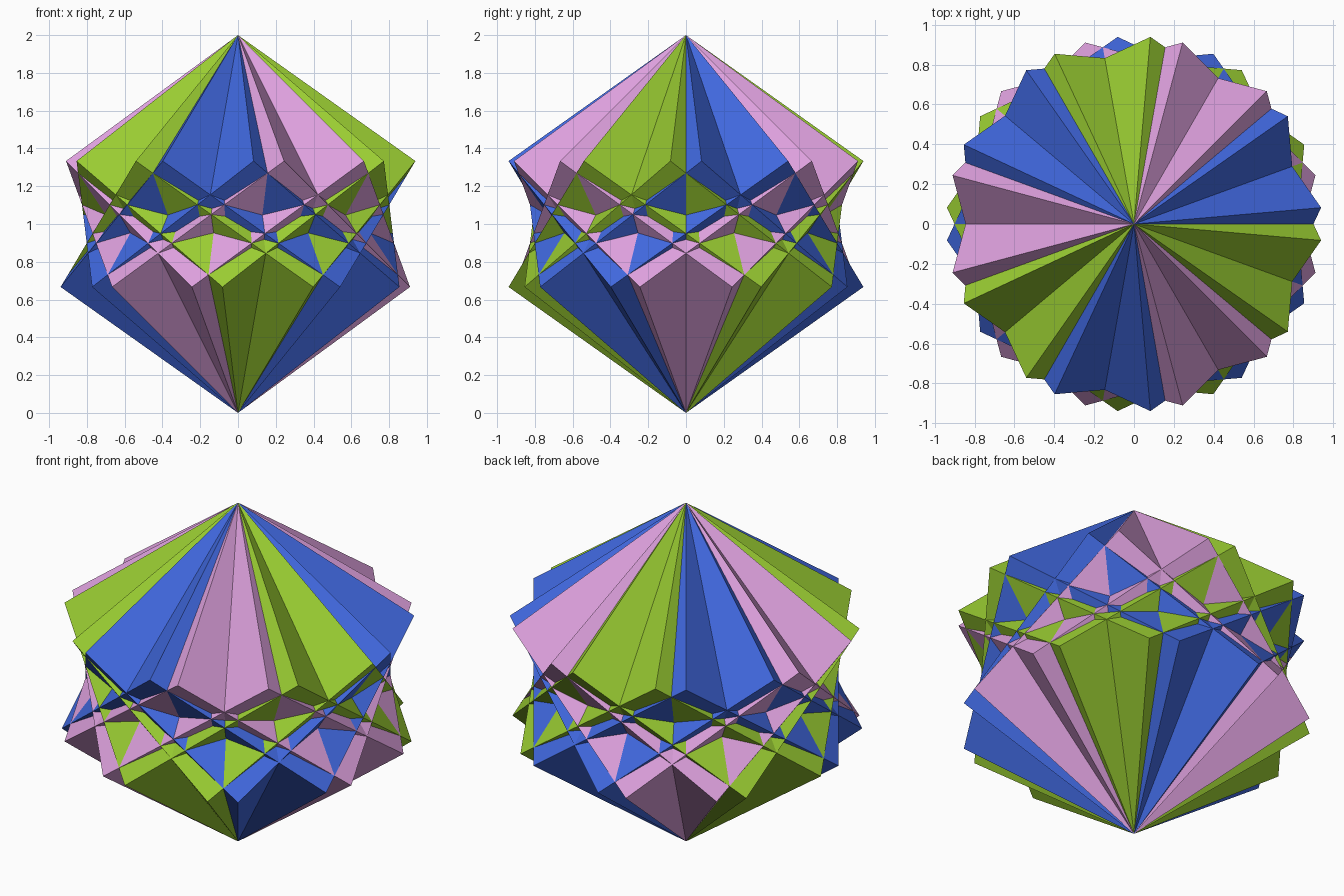
import bpy, bmesh, math
from mathutils import Matrix, Vector

if "Cube" in bpy.data.objects:
    bpy.data.objects.remove(bpy.data.objects["Cube"], do_unlink=True)


def linear(c):
    c /= 255
    return c / 12.92 if c <= 0.04045 else ((c + 0.055) / 1.055) ** 2.4


def make_material(name, rgb):
    mat = bpy.data.materials.new(name)
    colour = [linear(c) for c in rgb] + [1.0]
    mat.diffuse_color = colour
    mat.use_nodes = True
    node = next(n for n in mat.node_tree.nodes if n.type == 'BSDF_PRINCIPLED')
    node.inputs["Base Color"].default_value = colour
    return mat


# A cube standing on one corner, its body diagonal (length 2) along z
DIAGONAL_TO_Z = Vector((1, 1, 1)).rotation_difference(Vector((0, 0, 1))).to_matrix().to_4x4()


def tipped_cube(name, angle, mat):
    """Cube balanced on a corner with one upper corner at the given heading."""
    # The base pose already has an upper corner at 45 degrees
    turn = Matrix.Rotation(math.radians(angle - 45), 4, 'Z')
    bm = bmesh.new()
    bmesh.ops.create_cube(bm, size=2 / math.sqrt(3),
                          matrix=Matrix.Translation((0, 0, 1)) @ turn @ DIAGONAL_TO_Z)
    mesh = bpy.data.meshes.new(name)
    bm.to_mesh(mesh)
    bm.free()
    mesh.materials.append(mat)
    obj = bpy.data.objects.new(name, mesh)
    bpy.context.collection.objects.link(obj)


# Three colours, two cubes each; each pair is 30 degrees apart, pairs step by 40
colours = [("blue", (65, 105, 225)), ("pink", (221, 160, 221)), ("green", (154, 205, 50))]
for i, (colour, rgb) in enumerate(colours):
    mat = make_material(colour, rgb)
    for side, offset in (("first", 5), ("second", 35)):
        tipped_cube(f"{colour}_cube_{side}", 40 * i + offset, mat)
